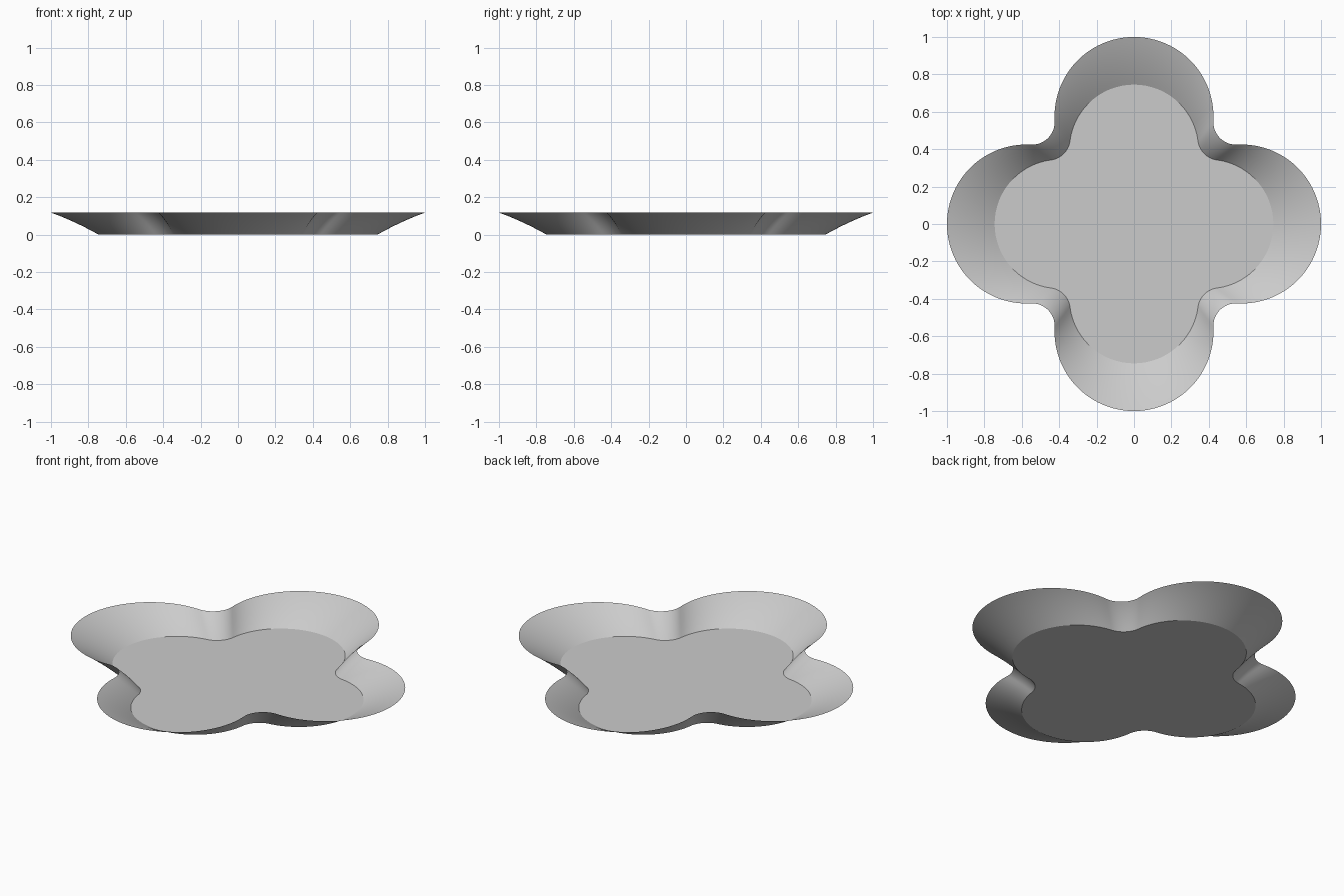
import bpy
import bmesh
from math import atan2, cos, sin, hypot, pi

cube = bpy.data.objects.get("Cube")
if cube:
    bpy.data.objects.remove(cube, do_unlink=True)

HEIGHT = 0.118
WALL_STEPS = 10
LOBE_STEPS = 48
NOTCH_STEPS = 16


def quatrefoil(centre, radius, notch):
    """Four round lobes joined by tangent arcs centred on the diagonals."""
    reach = atan2(notch, notch - centre)
    fillet = hypot(notch, notch - centre) - radius
    quarter = []
    for i in range(LOBE_STEPS):
        a = reach * (2 * i / LOBE_STEPS - 1)
        quarter.append((centre + radius * cos(a), radius * sin(a)))
    for i in range(NOTCH_STEPS):
        a = reach + pi + (pi / 2 - 2 * reach) * i / NOTCH_STEPS
        quarter.append((notch + fillet * cos(a), notch + fillet * sin(a)))
    outline = []
    for _ in range(4):
        outline += quarter
        quarter = [(-y, x) for x, y in quarter]
    return outline


floor_line = quatrefoil(0.4, 0.345, 0.46)
rim_line = quatrefoil(0.575, 0.425, 0.545)

grey = bpy.data.materials.new("light grey")
grey.use_nodes = True
colour = (0.6, 0.6, 0.6, 1)
grey.diffuse_color = colour
grey.node_tree.nodes["Principled BSDF"].inputs["Base Color"].default_value = colour

# Rings from the floor outline out to the rim, flattening as they rise
bm = bmesh.new()
rings = []
for step in range(WALL_STEPS + 1):
    t = step / WALL_STEPS
    z = HEIGHT * (t + 0.22 * t * (1 - t))
    rings.append([bm.verts.new((a + (c - a) * t, b + (d - b) * t, z))
                  for (a, b), (c, d) in zip(floor_line, rim_line)])

# Flared wall
count = len(floor_line)
for low, high in zip(rings, rings[1:]):
    for i in range(count):
        j = (i + 1) % count
        bm.faces.new((low[j], low[i], high[i], high[j])).smooth = True

# Flat floor with a crisp edge to the wall
floor = bm.faces.new(rings[0])
for edge in floor.edges:
    edge.smooth = False

mesh = bpy.data.meshes.new("tray")
bm.to_mesh(mesh)
bm.free()
mesh.materials.append(grey)
tray = bpy.data.objects.new("tray", mesh)
bpy.context.collection.objects.link(tray)
